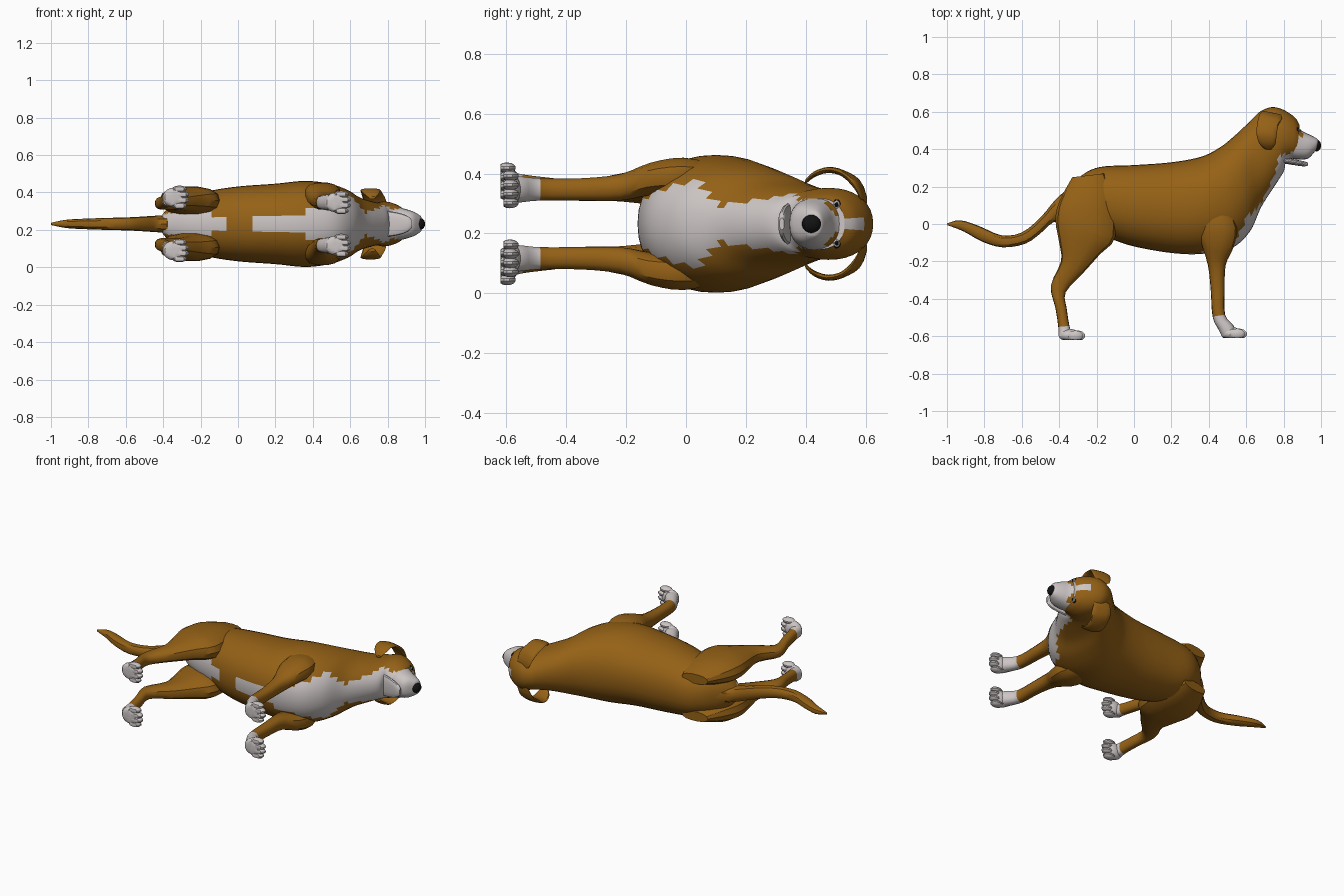
import bpy, bmesh, math
from mathutils import Vector

cube = bpy.data.objects.get("Cube")
if cube:
    bpy.data.objects.remove(cube)

MID = 0.232   # height of the animal's plane of symmetry (it lies on its side)


def material(name, rgb):
    m = bpy.data.materials.new(name)
    m.use_nodes = True
    m.diffuse_color = (*rgb, 1)
    m.node_tree.nodes["Principled BSDF"].inputs["Base Color"].default_value = (*rgb, 1)
    return m


BROWN = material("brown coat", (0.30, 0.12, 0.008))
WHITE = material("white fur", (0.60, 0.56, 0.55))
BLACK = material("black", (0.006, 0.006, 0.006))


def finish(name, bm, mats, paired=False):
    bmesh.ops.recalc_face_normals(bm, faces=bm.faces)
    me = bpy.data.meshes.new(name)
    bm.to_mesh(me)
    bm.free()
    for m in mats:
        me.materials.append(m)
    ob = bpy.data.objects.new(name, me)
    ob.location.z = MID
    bpy.context.collection.objects.link(ob)
    if paired:
        mod = ob.modifiers.new("mirror", "MIRROR")
        mod.use_axis = (False, False, True)
    bpy.ops.object.select_all(action='DESELECT')
    ob.select_set(True)
    bpy.context.view_layer.objects.active = ob
    bpy.ops.object.shade_smooth_by_angle(angle=math.radians(32))
    return ob


def spline(rows, t):
    """Smooth value between the rows of a section list."""
    i = min(int(t), len(rows) - 2)
    f = t - i
    p = [rows[max(0, min(len(rows) - 1, i + k))] for k in (-1, 0, 1, 2)]
    return [0.5 * (2*b + (c - a)*f + (2*a - 5*b + 4*c - d)*f*f + (3*b - a - 3*c + d)*f**3)
            for a, b, c, d in zip(*p)]


def loft(bm, rows, sides=16, steps=3, rule=None, power=0.85):
    """Rows: edge A (x, y), edge B (x, y), half width, sideways offset."""
    count = (len(rows) - 1) * steps
    rings = []
    for k in range(count + 1):
        ax, ay, bx, by, w, s = spline(rows, k / steps)
        ring = []
        for j in range(sides):
            a = 2 * math.pi * j / sides
            c, n = [math.copysign(abs(v) ** power, v) for v in (math.cos(a), math.sin(a))]
            ring.append(bm.verts.new(((ax + bx) / 2 + (ax - bx) / 2 * c,
                                      (ay + by) / 2 + (ay - by) / 2 * c, s + w * n)))
        rings.append(ring)
    for k in range(count):
        for j in range(sides):
            q = (j + 1) % sides
            f = bm.faces.new((rings[k][j], rings[k][q], rings[k+1][q], rings[k+1][j]))
            if rule:
                upper = math.cos(2 * math.pi * (j + 0.5) / sides) > 0
                f.material_index = int(rule((k + 0.5) / steps, f.calc_center_median(), upper))
    bm.faces.new(rings[0])
    cap = bm.faces.new(rings[-1])
    if rule:
        cap.material_index = int(rule(len(rows) - 1, cap.calc_center_median(), False))


def lofted(name, rows, mats, paired=False, **kw):
    bm = bmesh.new()
    loft(bm, rows, **kw)
    return finish(name, bm, mats, paired)


def ball(bm, centre, size, u=14, v=9):
    new = bmesh.ops.create_uvsphere(bm, u_segments=u, v_segments=v, radius=1)["verts"]
    for p in new:
        p.co = Vector([c + q * r for c, q, r in zip(centre, p.co, size)])
    return new


# Body, neck and skull, with a white belly, chest and blaze
bib = [.05, .06, .06, .05, 0, .06, .065, .11, .14, .06, .08, .10, .09, .08, .08, .08]


def body_rule(t, c, upper):
    if upper:
        return t > 13.4 and abs(c.z) < 0.022
    i = min(int(t), len(bib) - 2)
    return abs(c.z) < bib[i] + (bib[i + 1] - bib[i]) * (t - i)


lofted("body", [
    (-.42, .10, -.40, .02, .04, 0),
    (-.36, .18, -.36, .00, .10, 0),
    (-.28, .26, -.27, -.04, .14, 0),
    (-.18, .305, -.14, -.075, .175, 0),
    (.00, .315, .00, -.12, .20, 0),
    (.20, .33, .20, -.155, .215, 0),
    (.36, .36, .36, -.16, .23, 0),
    (.46, .41, .52, -.13, .215, 0),
    (.53, .465, .62, -.04, .185, 0),
    (.60, .53, .68, .09, .145, 0),
    (.64, .57, .75, .20, .125, 0),
    (.68, .605, .80, .28, .115, 0),
    (.74, .625, .81, .325, .12, 0),
    (.80, .61, .83, .345, .115, 0),
    (.86, .57, .85, .35, .10, 0),
    (.885, .53, .87, .36, .085, 0)],
    [BROWN, WHITE], sides=36, steps=5, rule=body_rule, power=0.92)

# Muzzle, brown beside the blaze, with nose and open lower jaw
lofted("muzzle", [
    (.86, .545, .84, .35, .09, 0),
    (.895, .50, .88, .345, .082, 0),
    (.945, .475, .93, .35, .066, 0),
    (.98, .455, .965, .385, .045, 0),
    (.985, .44, .975, .40, .03, 0)],
    [WHITE, BROWN], sides=24, steps=4,
    rule=lambda t, c, up: c.x < .90 and c.y > .465 and abs(c.z) > .025)
lofted("lower_jaw", [
    (.79, .36, .79, .325, .07, 0),
    (.86, .345, .855, .315, .06, 0),
    (.91, .335, .905, .308, .042, 0),
    (.93, .328, .93, .312, .02, 0)], [WHITE])
bm = bmesh.new()
ball(bm, (.975, .42, 0), (.026, .033, .031))
finish("nose", bm, [BLACK])

# Eyes: dark rim with a pale ball and a dark pupil
for part, x, r, mat in (("eye_rim", .872, .018, BLACK), ("eye_ball", .877, .0145, WHITE),
                        ("pupil", .885, .0085, BLACK)):
    bm = bmesh.new()
    ball(bm, (x, .503, .064), (r * 0.8, r * 0.8, r), 10, 7)
    finish(part, bm, [mat], True)

# Hanging ears
lofted("ear", [
    (.69, .605, .79, .585, .02, .08),
    (.67, .585, .79, .56, .02, .13),
    (.658, .53, .77, .52, .012, .168),
    (.655, .48, .762, .47, .010, .18),
    (.67, .43, .755, .425, .010, .165),
    (.70, .40, .735, .398, .008, .14)], [BROWN], True, sides=12)

# Tail
lofted("tail", [
    (-.33, .21, -.38, .00, .05, 0),
    (-.42, .13, -.43, .01, .045, 0),
    (-.50, .035, -.50, -.05, .04, 0),
    (-.60, -.045, -.58, -.105, .035, 0),
    (-.71, -.06, -.70, -.125, .032, 0),
    (-.83, -.01, -.81, -.095, .028, 0),
    (-.93, .02, -.91, -.04, .022, 0),
    (-1.0, .003, -.998, -.006, .006, 0)], [BROWN], sides=12)

# Legs with white socks
lofted("rear_leg", [
    (-.33, .25, -.16, .27, .03, .12),
    (-.40, .12, -.11, .14, .07, .122),
    (-.42, .02, -.10, -.07, .075, .125),
    (-.40, -.10, -.18, -.16, .06, .125),
    (-.39, -.20, -.27, -.26, .045, .12),
    (-.445, -.33, -.365, -.365, .034, .11),
    (-.42, -.45, -.36, -.45, .034, .12),
    (-.405, -.55, -.345, -.545, .036, .13),
    (-.405, -.60, -.33, -.59, .042, .138)],
    [BROWN, WHITE], True, sides=14, rule=lambda t, c, up: c.y < -.55)
lofted("front_leg", [
    (.36, .12, .50, .10, .035, .165),
    (.35, .00, .55, -.02, .06, .162),
    (.36, -.10, .53, -.13, .055, .15),
    (.395, -.22, .49, -.22, .045, .122),
    (.41, -.35, .485, -.35, .038, .115),
    (.42, -.495, .487, -.485, .038, .115),
    (.452, -.565, .53, -.54, .044, .115),
    (.47, -.60, .55, -.58, .046, .115)],
    [BROWN, WHITE], True, sides=14, rule=lambda t, c, up: c.y < -.485)

# Paws: a pad and four toes, flattened at the sole
for name, x, side, sole in (("rear_paw", -.40, .142, -.62), ("front_paw", .465, .115, -.61)):
    bm = bmesh.new()
    ball(bm, (x + .055, sole + .024, side), (.058, .036, .052))
    for k in (-1.5, -.5, .5, 1.5):
        reach = .105 - .012 * abs(k)
        ball(bm, (x + reach, sole + .022, side + k * .030), (.042, .030, .018), 10, 7)
    for v in bm.verts:
        v.co.y = max(v.co.y, sole)
    finish(name, bm, [WHITE], True)
